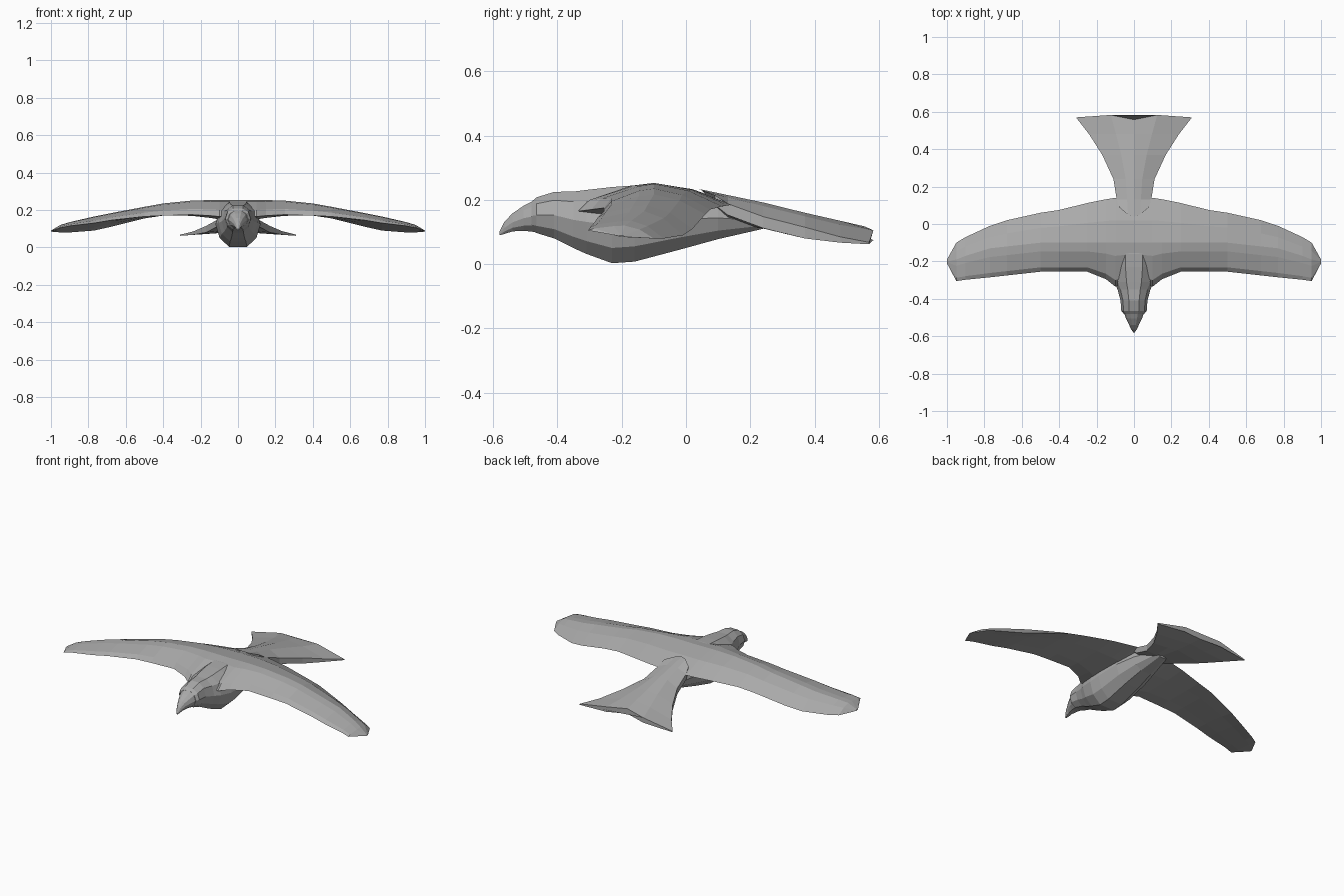
import bpy, bmesh

cube = bpy.data.objects.get("Cube")
if cube:
    bpy.data.objects.remove(cube, do_unlink=True)

grey = bpy.data.materials.new("feather grey")
grey.use_nodes = True
grey.diffuse_color = (0.4, 0.4, 0.4, 1)
grey.node_tree.nodes["Principled BSDF"].inputs["Base Color"].default_value = (0.4, 0.4, 0.4, 1)


def loft(name, rings, cap_start=True):
    """Skin a list of equal-length point rings into one flat-shaded solid."""
    bm = bmesh.new()
    rows = [[bm.verts.new(p) for p in ring] for ring in rings]
    n = len(rows[0])
    for a, b in zip(rows, rows[1:]):
        for i in range(n):
            j = (i + 1) % n
            bm.faces.new((a[i], a[j], b[j], b[i]))
    bm.faces.new(rows[-1])
    if cap_start:
        bm.faces.new(rows[0][::-1])
    bmesh.ops.remove_doubles(bm, verts=bm.verts, dist=0.0005)
    bmesh.ops.recalc_face_normals(bm, faces=bm.faces)
    mesh = bpy.data.meshes.new(name)
    bm.to_mesh(mesh)
    bm.free()
    mesh.materials.append(grey)
    obj = bpy.data.objects.new(name, mesh)
    bpy.context.collection.objects.link(obj)
    return obj


# Ten-sided cross-section: flat back, round flanks, flat belly
half = [(0.38, 1), (0.82, 0.82), (1, 0.5), (0.82, 0.2), (0.4, 0)]
section = half + [(-u, v) for u, v in reversed(half)]


def body_ring(y, width, top, bottom):
    return [(u * width, y, bottom + v * (top - bottom)) for u, v in section]


# Body and head: y, half width, top, bottom
loft("body", [body_ring(*s) for s in [
    (-0.48, 0.055, 0.195, 0.105),
    (-0.465, 0.068, 0.208, 0.097),
    (-0.41, 0.072, 0.225, 0.08),
    (-0.35, 0.088, 0.226, 0.05),
    (-0.31, 0.105, 0.231, 0.032),
    (-0.23, 0.12, 0.24, 0.003),
    (-0.16, 0.12, 0.245, 0.008),
    (-0.02, 0.11, 0.235, 0.045),
    (0.10, 0.085, 0.21, 0.078),
    (0.24, 0.045, 0.16, 0.11)]])

# Hooked beak
loft("beak", [body_ring(*s) for s in [
    (-0.47, 0.056, 0.2, 0.1),
    (-0.505, 0.043, 0.182, 0.104),
    (-0.54, 0.026, 0.158, 0.102),
    (-0.565, 0.014, 0.132, 0.094),
    (-0.58, 0.004, 0.102, 0.09)]])

# Wing stations: x, leading y z, ridge y z, trailing y z, underside z
stations = [
    (0.0, -0.30, 0.17, -0.1, 0.252, 0.14, 0.19, 0.15),
    (0.1, -0.335, 0.165, -0.1, 0.253, 0.14, 0.185, 0.14),
    (0.15, -0.295, 0.17, -0.1, 0.253, 0.132, 0.183, 0.15),
    (0.25, -0.255, 0.175, -0.1, 0.25, 0.112, 0.18, 0.165),
    (0.4, -0.255, 0.17, -0.1, 0.235, 0.075, 0.17, 0.17),
    (0.5, -0.255, 0.165, -0.1, 0.217, 0.06, 0.155, 0.165),
    (0.68, -0.275, 0.145, -0.12, 0.183, 0.02, 0.11, 0.135),
    (0.77, -0.285, 0.13, -0.13, 0.165, -0.01, 0.09, 0.115),
    (0.9, -0.298, 0.115, -0.17, 0.135, -0.07, 0.08, 0.095),
    (0.95, -0.305, 0.105, -0.19, 0.12, -0.10, 0.08, 0.09),
    (1.0, -0.21, 0.088, -0.2, 0.09, -0.19, 0.085, 0.084)]


def wing_ring(side, x, yl, zl, yr, zr, yt, zt, zu):
    def mix(a, b, t):
        return a + (b - a) * t
    profile = [
        (yl, zl),
        (mix(yl, yr, 0.15), mix(zl, zr, 0.4)),
        (mix(yl, yr, 0.7), mix(zl, zr, 0.9)),
        (yr, zr),
        (mix(yr, yt, 0.5), mix(zr, zt, 0.3)),
        (yt, zt),
        (mix(yr, yt, 0.4), mix(zu, zt, 0.4)),
        (mix(yl, yr, 0.5), mix(zu, zl, 0.4))]
    return [(side * x, y, z) for y, z in profile]


for name, side in (("left_wing", 1), ("right_wing", -1)):
    loft(name, [wing_ring(side, *s) for s in stations], cap_start=False)


# Fanned tail with a central ridge and drooping edges
def tail_ring(y, width, ridge, edge, thick, core, y_mid, y_edge):
    mid, zm = width * 0.4, ridge * 0.75 + edge * 0.25
    right = [(0, y, ridge), (mid, y_mid, zm), (width, y_edge, edge),
             (width, y_edge, edge - thick), (mid, y_mid, zm - core), (0, y, ridge - core)]
    return right + [(-x, yy, z) for x, yy, z in right[4:0:-1]]


# y, half width, ridge z, edge z, edge thickness, core thickness, mid y, edge y
loft("tail", [tail_ring(*s) for s in [
    (0.04, 0.08, 0.234, 0.215, 0.03, 0.07, 0.05, 0.09),
    (0.13, 0.092, 0.215, 0.188, 0.035, 0.075, 0.13, 0.13),
    (0.24, 0.11, 0.192, 0.148, 0.036, 0.07, 0.24, 0.24),
    (0.37, 0.17, 0.16, 0.115, 0.035, 0.06, 0.37, 0.37),
    (0.48, 0.24, 0.135, 0.085, 0.018, 0.045, 0.48, 0.48),
    (0.558, 0.31, 0.117, 0.068, 0.006, 0.03, 0.583, 0.57)]])
